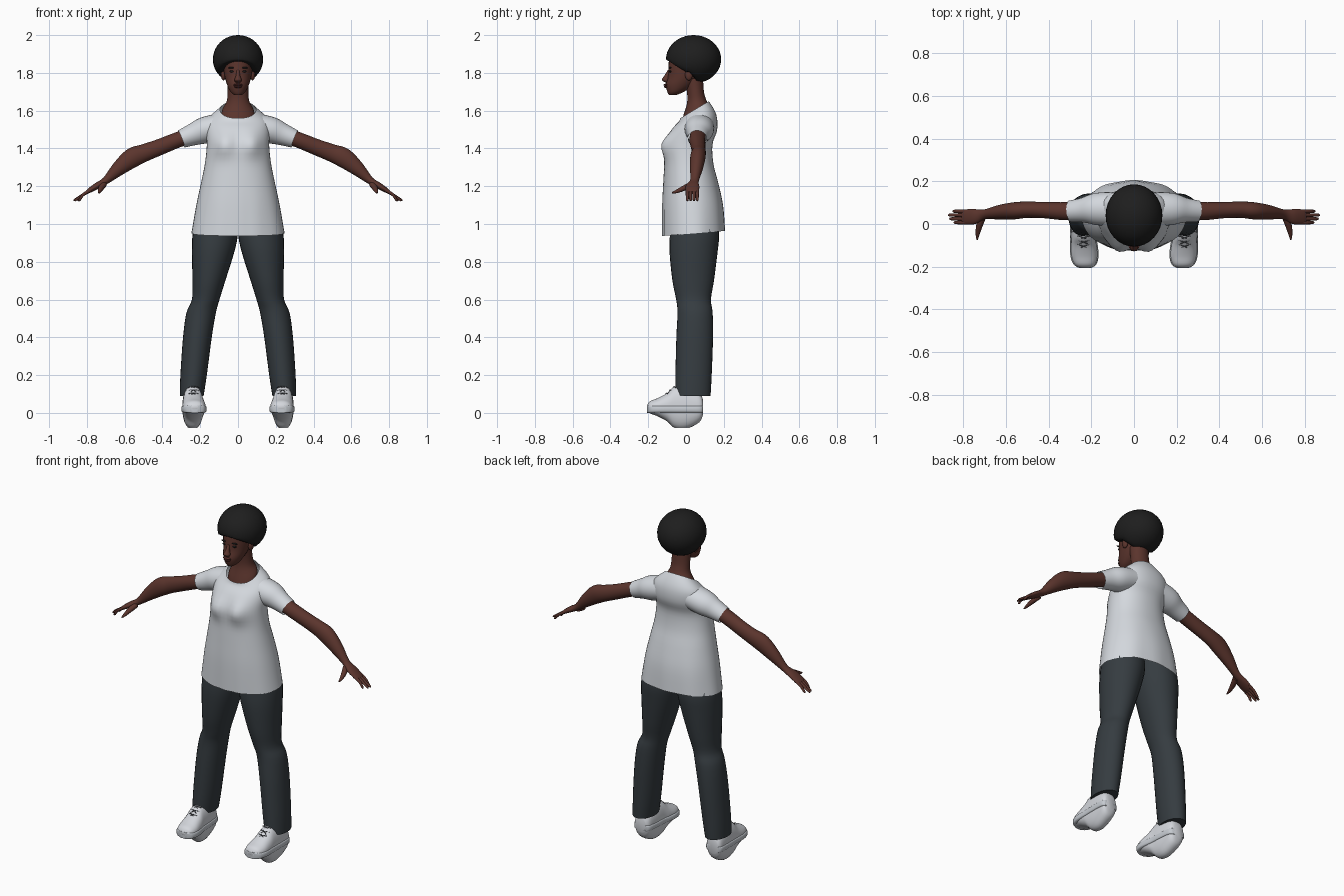
import bpy, bmesh, math
from mathutils import Vector

cube = bpy.data.objects.get("Cube")
if cube:
    bpy.data.objects.remove(cube)

X, Y, Z = Vector((1, 0, 0)), Vector((0, 1, 0)), Vector((0, 0, 1))


def material(name, red, green, blue):
    mat = bpy.data.materials.new(name)
    mat.use_nodes = True
    colour = (red, green, blue, 1)
    mat.diffuse_color = colour
    mat.node_tree.nodes["Principled BSDF"].inputs["Base Color"].default_value = colour
    return mat


cotton = material("white cotton", .66, .69, .73)
denim = material("dark slate trousers", .036, .045, .052)
skin = material("brown skin", .105, .035, .026)
lip = material("dark lips", .075, .02, .018)
black = material("black hair", .013, .013, .013)
leather = material("white shoe leather", .66, .68, .72)
rubber = material("pale grey sole", .56, .59, .63)
cord = material("dark grey lace", .07, .075, .085)


def finish(name, bm, mat):
    """Turn a bmesh into a smooth shaded object."""
    bmesh.ops.recalc_face_normals(bm, faces=bm.faces)
    mesh = bpy.data.meshes.new(name)
    bm.to_mesh(mesh)
    bm.free()
    mesh.materials.append(mat)
    obj = bpy.data.objects.new(name, mesh)
    bpy.context.collection.objects.link(obj)
    bpy.ops.object.select_all(action="DESELECT")
    obj.select_set(True)
    bpy.context.view_layer.objects.active = obj
    bpy.ops.object.shade_smooth_by_angle(angle=math.radians(50))
    return obj


def smooth_rings(rings, steps):
    """Catmull-Rom interpolation of the rows of a ring list."""
    rows = [Vector([v / 100 for v in r]) for r in rings]
    last = len(rows) - 1
    out = []
    for i in range(last):
        a, b, c, d = (rows[min(max(i + k, 0), last)] for k in (-1, 0, 1, 2))
        for s in range(steps):
            t = s / steps
            out.append(b + (c - a) * (t / 2) + (a * 2 - b * 5 + c * 4 - d) * (t * t / 2)
                       + (b * 3 - a - c * 3 + d) * (t ** 3 / 2))
    return out + [rows[-1]]


def loft(name, rings, mat, side=X, along=None, sign=1, square=1, caps=True,
         sides=28, steps=4, deform=None):
    """Rings are x, y, z, half width, half depth, tilt in hundredths."""
    rows = smooth_rings([tuple(r) + (0,) * (6 - len(r)) for r in rings], steps)
    centres = [Vector(r[:3]) for r in rows]
    bm = bmesh.new()
    loops = []
    for i, row in enumerate(rows):
        tangent = along or (centres[min(i + 1, len(rows) - 1)] - centres[max(i - 1, 0)]).normalized()
        u = (side - tangent * side.dot(tangent)).normalized()
        v = tangent.cross(u)
        loop = []
        for k in range(sides):
            angle = math.tau * k / sides
            c, s = (math.copysign(abs(f) ** square, f) for f in (math.cos(angle), math.sin(angle)))
            p = centres[i] + u * row[3] * c + v * row[4] * s + tangent * row[5] * row[4] * s
            if deform:
                p = deform(p)
            p.x *= sign
            loop.append(bm.verts.new(p))
        loops.append(loop)
    for a, b in zip(loops, loops[1:]):
        for k in range(sides):
            j = (k + 1) % sides
            bm.faces.new((a[k], a[j], b[j], b[k]))
    if caps:
        bm.faces.new(loops[0])
        bm.faces.new(loops[-1])
    return finish(name, bm, mat)


def blob(name, centre, radii, mat, deform=None):
    """Ellipsoid, optionally reshaped point by point."""
    bm = bmesh.new()
    bmesh.ops.create_uvsphere(bm, u_segments=32, v_segments=20, radius=1)
    for v in bm.verts:
        v.co = Vector([c + r * q for c, r, q in zip(centre, radii, v.co)])
        if deform:
            v.co = deform(v.co)
    return finish(name, bm, mat)


# Shirt body with bust and soft hem folds
def shape_shirt(p):
    if p.y < 0:
        p.y -= .03 * math.exp(-((abs(p.x) - .075) / .05) ** 2 - ((p.z - 1.42) / .06) ** 2)
    fold = .025 * max(0, 1.25 - p.z) * math.sin(math.atan2(p.y, p.x) * 9)
    p.x *= 1 + fold
    p.y += fold * .3
    return p


loft("shirt_body", [
    (0, 4, 95, 24.5, 16.5, 8), (0, 3.5, 110, 22, 16), (0, 2.5, 122, 19.5, 14.5),
    (0, 1.5, 132, 17.5, 13), (0, 1.5, 142, 16.5, 12.5), (0, 4.5, 150, 17, 12),
    (0, 6, 156, 15.5, 10, 20), (0, 4.5, 160.5, 9.5, 7.5, 60)],
    cotton, along=Z, square=.92, caps=False, sides=48, deform=shape_shirt)

# Neck and upper chest
loft("neck", [
    (0, 4.5, 156, 9, 7, 60), (0, 4.8, 160, 8.4, 6.6, 60), (0, 5.5, 165, 6, 5, 25),
    (0, 5, 170, 5.5, 4.5), (0, 4, 177, 5.5, 5)], skin, along=Z)

# Head and facial features
loft("head", [
    (0, -7, 168.3, 2, 2), (0, -5.5, 170, 4, 4.4), (0, -3.3, 173.5, 5.7, 7.4),
    (0, -1, 178, 7, 8.6), (0, 0, 183, 7.6, 9.3), (0, .5, 188, 7.6, 9),
    (0, 2, 194, 5, 6)], skin, along=Z)
loft("nose", [
    (0, -8.8, 181.5, .8, .8), (0, -10, 178.5, 1.1, 1.5), (0, -10.8, 176.3, 2, 2),
    (0, -10, 175, 1.3, 1)], skin, along=Z, sides=16)
blob("upper_lip", (0, -.107, 1.737), (.025, .012, .006), lip)
blob("lower_lip", (0, -.105, 1.727), (.022, .012, .007), lip)


# Rounded hair, trimmed above the face and ears
def trim_hair(p):
    if p.y < .02:
        floor = 1.805 + max(0, -p.y) * .62
    else:
        floor = 1.805 - min(p.y - .02, .04) * 1.3
    p.z = max(p.z, floor)
    return p


blob("hair", (0, .04, 1.872), (.133, .146, .128), black, trim_hair)

# Shoe heights and widths from heel to toe
upper_rings = [
    (24.5, 9, 3, 3.5, 4), (24.3, 7, 3, 5, 8), (24, 0, 3, 5.5, 11.5), (23.8, -6, 3, 5.6, 11),
    (23.5, -10, 3, 6, 7.5), (23.2, -15, 3, 6.1, 4.8), (23, -19, 3, 4.8, 3.2), (22.9, -20.7, 3, 2, 1)]
sole_rings = [(x, y, 2, w + .5, 2) for x, y, z, w, h in upper_rings]

for label, sign in (("left", 1), ("right", -1)):
    # Eye, brow and ear
    blob(label + "_eye", (sign * .032, -.083, 1.808), (.014, .007, .006), black)
    blob(label + "_brow", (sign * .034, -.084, 1.827), (.02, .007, .004), black)
    blob(label + "_ear", (sign * .077, .015, 1.79), (.013, .02, .03), skin)

    # Short sleeve
    loft(label + "_sleeve", [
        (10, 7, 151.5, 8, 7), (18, 7, 149.5, 7.5, 7), (24, 6.5, 147.3, 5.8, 5.8),
        (30, 6, 145, 5, 4.8)], cotton, side=Y, sign=sign, caps=False)

    # Arm and palm
    loft(label + "_arm", [
        (22, 6.5, 148, 4, 4), (32, 6, 144.5, 4.2, 4.1), (42, 6.5, 140.5, 3.8, 4.3),
        (50, 6.7, 137.5, 3.8, 4.7), (56, 6.2, 135, 4, 5.2), (63, 5.5, 129.5, 3.4, 3.9),
        (70, 4.5, 123, 2.3, 2), (75, 3.5, 120, 3.6, 1.7), (79, 3.3, 117.5, 3.5, 1.2),
        (80.5, 3.3, 116.5, 3.1, .8)], skin, side=Y, sign=sign)

    # Fingers and thumb
    for i, reach in enumerate((84.5, 86.5, 87, 85)):
        y = .7 + 1.75 * i
        loft(f"{label}_finger_{i + 1}", [
            (78, y, 118, .9, .9), (82, y, 115.5, .85, .8), (reach - .7, y, 112.8, .7, .6),
            (reach, y, 112.4, .3, .3)], skin, side=Y, sign=sign, sides=12)
    loft(label + "_thumb", [
        (71, 3, 121, 1.6, 1.6), (72.5, -1, 119, 1.5, 1.4), (73.3, -5, 117.2, .9, .9),
        (73.5, -7.5, 116.5, .3, .3)], skin, sign=sign, sides=12)

    # Trouser leg, reaching up under the shirt
    loft(label + "_trouser_leg", [
        (11, 4, 106, 11, 12), (12, 4.5, 95, 12, 13), (13.2, 4, 85, 11.2, 12.7),
        (15.4, 3.8, 70, 8.7, 11), (17.1, 4, 60, 7.3, 9.2), (19.5, 4.8, 53, 7.8, 9.3),
        (21.5, 4.6, 40, 7.6, 9.7), (23.5, 4, 20, 7, 9.6), (24.5, 3.7, 9, 6.3, 9.3)],
        denim, along=Z, sign=sign)

    # Shoe
    loft(label + "_shoe_upper", upper_rings, leather, along=-Y, sign=sign, square=.9)
    loft(label + "_shoe_sole", sole_rings, rubber, along=-Y, sign=sign, square=.4)

    # Crossed laces over the instep
    for i in range(3):
        y, z = -6.5 - 2 * i, 14 - 1.7 * i
        for lean in (-1, 1):
            loft(f"{label}_lace_{i + 1}_{'in' if lean < 0 else 'out'}", [
                (20.8, y - lean, z - 1.6 - lean, .25, .25), (23.6, y, z - .2, .25, .25),
                (26.4, y + lean, z - 1.6 + lean, .25, .25)],
                cord, side=Y, sign=sign, sides=8)
